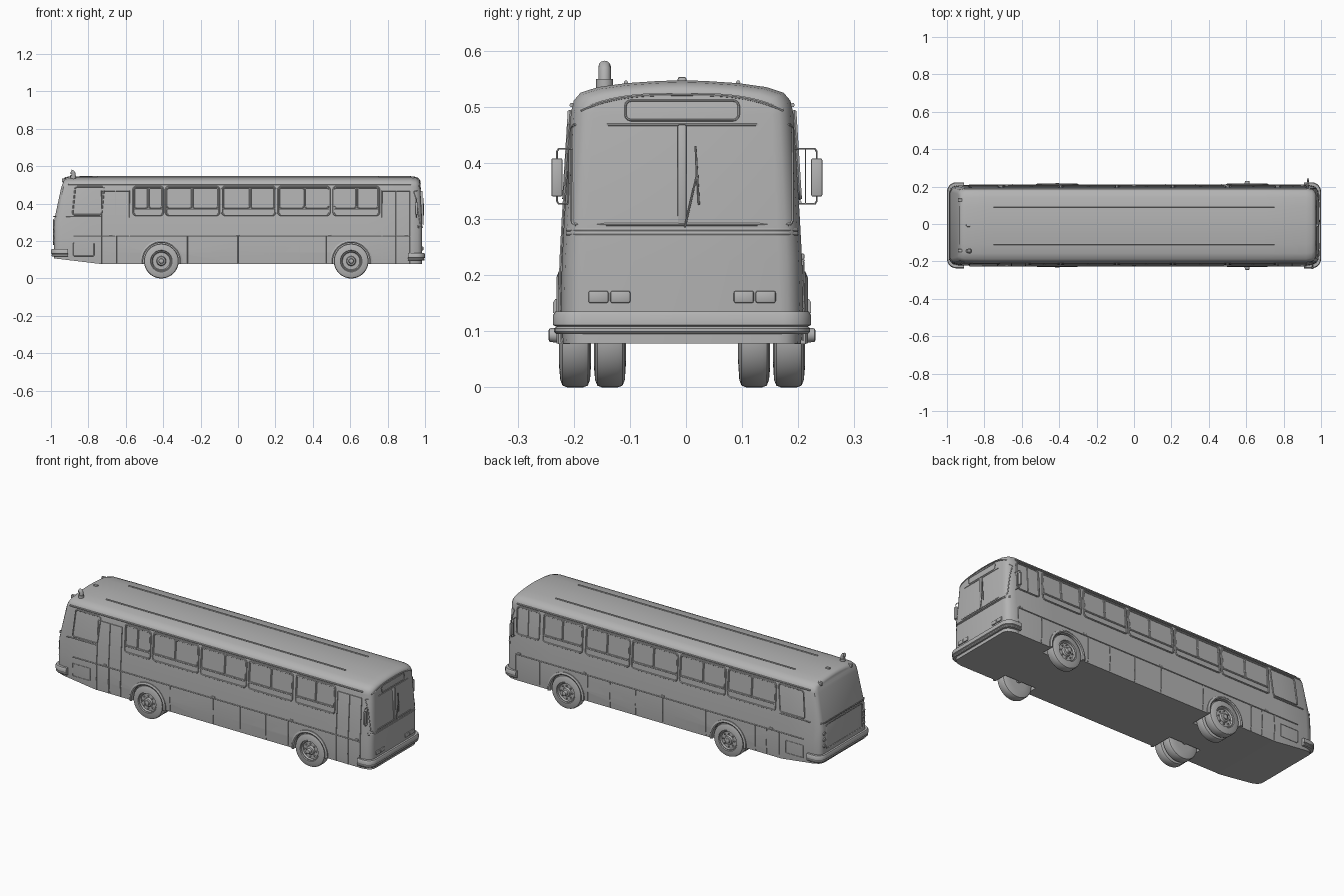
import bpy, bmesh, math

if "Cube" in bpy.data.objects:
    bpy.data.objects.remove(bpy.data.objects["Cube"])

YC = -0.007          # body centre line
# half section of the body: (half width, z)
SECTION = [(.212, .078), (.216, .14), (.214, .225), (.21, .30), (.198, .49), (.193, .511),
           (.181, .525), (.15, .535), (.1, .542), (.04, .546)]
# distance from end -> inward inset (rounded corners)
FRONT = [(0, .042), (.003, .027), (.01, .016), (.025, .006), (.055, 0)]
REAR = [(0, .032), (.005, .02), (.015, .009), (.045, .002), (.2, 0)]


def interp(v, table):
    for (a, b), (c, d) in zip(table, table[1:]):
        if v <= c:
            return b + (d - b) * max(0, v - a) / (c - a)
    return table[-1][1]


def half_width(z):
    return interp(z, [(b, a) for a, b in SECTION])


def shift(z, end):   # lean of the end faces
    return interp(z, [(0, 0), (.33, 0), (.53, .05)]) if end < 0 else interp(z, [(0, 0), (.3, 0), (.52, .012)])


def mesh(name, verts, faces):
    me = bpy.data.meshes.new(name)
    me.from_pydata(verts, [], faces)
    bm = bmesh.new()
    bm.from_mesh(me)
    bmesh.ops.remove_doubles(bm, verts=bm.verts, dist=1e-5)
    bmesh.ops.recalc_face_normals(bm, faces=bm.faces)
    bm.to_mesh(me)
    bm.free()
    ob = bpy.data.objects.new(name, me)
    bpy.context.collection.objects.link(ob)
    return ob


def loft(name, rings, closed=True, caps=False):
    n = len(rings[0])
    verts = [p for r in rings for p in r]
    faces = [(k*n+i, k*n+(i+1) % n, (k+1)*n+(i+1) % n, (k+1)*n+i)
             for k in range(len(rings)-1) for i in range(n if closed else n-1)]
    if caps:
        faces += [tuple(range(n)), tuple(range((len(rings)-1)*n, len(rings)*n))]
    return mesh(name, verts, faces)


def lathe(name, prof, cx, cz, side, seg=40, a0=0, a1=360, closed=False):
    rings = []
    for k in range(seg + 1):
        a = math.radians(a0 + (a1 - a0) * k / seg)
        rings.append([(cx + r*math.cos(a), side*y, cz + r*math.sin(a)) for r, y in prof])
    return loft(name, rings, closed, closed)


def tube(name, pts, r=.003, cyclic=False, res=1):
    cu = bpy.data.curves.new(name, 'CURVE')
    cu.dimensions = '3D'
    cu.bevel_depth, cu.bevel_resolution, cu.use_fill_caps = r, res, True
    sp = cu.splines.new('POLY')
    sp.points.add(len(pts) - 1)
    for p, q in zip(sp.points, pts):
        p.co = (*q, 1)
    sp.use_cyclic_u = cyclic
    ob = bpy.data.objects.new(name, cu)
    bpy.context.collection.objects.link(ob)
    return ob


def box(name, x0, x1, y0, y1, z0, z1, bevel=.003):
    v = [(x, y, z) for x in (x0, x1) for y in (y0, y1) for z in (z0, z1)]
    ob = mesh(name, v, [(0, 1, 3, 2), (4, 5, 7, 6), (0, 1, 5, 4), (2, 3, 7, 6), (0, 2, 6, 4), (1, 3, 7, 5)])
    m = ob.modifiers.new('bevel', 'BEVEL')
    m.width, m.segments = bevel, 2
    return ob


def rrect(a0, a1, b0, b1, r, sub=6):   # rounded rectangle, edges subdivided
    c = []
    for k, (a, b) in enumerate([(a1-r, b1-r), (a0+r, b1-r), (a0+r, b0+r), (a1-r, b0+r)]):
        c += [(a + r*math.cos(math.radians(90*k+t)), b + r*math.sin(math.radians(90*k+t))) for t in (0, 30, 60, 90)]
    out = []
    for i, p in enumerate(c):
        q = c[(i+1) % len(c)]
        m = sub if i % 4 == 3 else 1
        out += [(p[0]+(q[0]-p[0])*j/m, p[1]+(q[1]-p[1])*j/m) for j in range(m)]
    return out


def on_side(s, off=0):
    return lambda x, z: (x, s*(half_width(z) + off), z)


def on_end(e, off=0):
    def f(y, z):
        inset = half_width(z) - abs(y)
        d = interp(max(inset, 0), [(b, a) for a, b in reversed(FRONT if e > 0 else REAR)])
        return (e*(.985 - d - shift(z, e) + off), y, z)
    return f


def outline(name, rect, r, place, thick=.003):
    return tube(name, [place(*p) for p in rrect(*rect, r)], thick, True)


def panel(name, rect, r, place):
    pts = [place(*p) for p in rrect(*rect, r, 1)]
    return mesh(name, pts, [tuple(range(len(pts)))])


# body shell
stations = [(-1, s, i) for s, i in REAR] + [(0, -.74, 0), (0, 0, 0), (0, .7, 0)] + \
           [(1, s, i) for s, i in reversed(FRONT)]
half = [(-y, z) for y, z in SECTION]
section = half + [(0, .547)] + [(-y, z) for y, z in reversed(half)]
rings = []
for e, s, inset in stations:
    ring = []
    for y, z in section:
        x = s if e == 0 else e*(.985 - s - shift(z, e)*(1 - s/.245))
        zz = z - inset*.6*min(1, max(0, (z - .48)/.06))
        if x < -.74 and z < .2:
            zz += .03*(-.74 - x)/.25*(1 - (z - .078)/.122)
        ring.append((x, y*(1 - inset/.215), zz))
    rings.append(ring)
n, last = len(section), (len(rings)-1)*len(section)
verts = [p for r in rings for p in r]
faces = [(k*n+i, k*n+(i+1) % n, (k+1)*n+(i+1) % n, (k+1)*n+i) for k in range(len(rings)-1) for i in range(n)]
for b in (0, last):
    faces += [tuple(dict.fromkeys((b+i, b+i+1, b+n-2-i, b+n-1-i))) for i in range(n//2)]
body = mesh('bus_body', verts, faces)

# wheels, wheel wells and arches
for cx, rear in ((.605, False), (-.41, True)):
    for s in (-1, 1):
        depth = .09 if rear else .145
        bpy.ops.mesh.primitive_cylinder_add(vertices=48, radius=.1, depth=.3, rotation=(math.pi/2, 0, 0),
                                            location=(cx, s*(depth + .15), .093))
        cut = bpy.context.object
        cut.name, cut.hide_render = 'wheel_well_cutter', True
        m = body.modifiers.new('well', 'BOOLEAN')
        m.object, m.operation, m.solver = cut, 'DIFFERENCE', 'EXACT'
        bpy.context.view_layer.objects.active = body
        bpy.ops.object.modifier_apply(modifier='well')
        bpy.data.objects.remove(cut)
        hub = .226 if rear else .238
        for o in ((.219, .157) if rear else (.219,)):
            i = o - .057
            lathe('wheel', [(0, i), (.05, i), (.08, i+.002), (.09, i+.006), (.093, i+.014), (.093, o-.014), (.09, o-.006),
                            (.08, o-.002), (.058, o), (.055, o-.005), (.051, o-.004), (.046, o-.012), (.026, o-.012),
                            (.022, o-.002), (.014, o), (.012, o+hub-.221), (.008, o+hub-.219), (0, o+hub-.219)],
                  cx, .093, s, 48)
        for k in range(8):
            a = k*math.pi/4
            lathe('wheel_nut', [(0, .213), (.004, .213), (.004, .204)], cx+.036*math.cos(a), .093+.036*math.sin(a), s, 6)
        lathe('wheel_arch', [(.097, .2), (.097, .221), (.103, .224), (.113, .22), (.113, .2)],
              cx, .093, s, 32, -8, 188, True)
    tube('axle', [(cx, -.17, .093), (cx, .17, .093)], .015)

# side windows, seams, gutters
WIN = [(-.385, -.10, -.245), (-.085, .20, .065), (.215, .49, .355), (.51, .755, .635)]
for s in (-1, 1):
    f, g = on_side(s, .002), on_side(s, .001)
    for x0, x1, xm in WIN + [(-.56, -.40, -.48) if s < 0 else (-.70, -.40, -.55)]:
        outline('window_frame', (x0, x1, .338, .49), .015, f, .0045)
        panel('window_pane', (x0, x1, .338, .49), .015, g)
        tube('window_rail', [f(x0, .372), f(x1, .372)], .003)
        for a, b in ((x0+.006, xm-.003), (xm+.003, x1-.006)):
            outline('window_sash', (a, b, .377, .485), .01, f, .003)
    lean = lambda x, z: f(x + (z - .34)*.1, z)
    outline('rear_side_window', (-.885, -.73, .34, .49), .012, lean, .0035)
    tube('rain_gutter', [f(-.91, .503), f(.925, .503)], .004)
    tube('belt_moulding', [f(-.88, .226), f(.92, .226)], .003)
    tube('rear_waist_line', [f(-.92, .33), f(-.73, .33)], .003)
    for x in (-.73, -.65, -.58, -.27, 0, .17, .33, .47, .77, .92):
        tube('panel_seam', [f(x, .083), f(x, .14), f(x, .226)], .002)
    outline('service_hatch', (-.88, -.77, .12, .19), .004, on_side(s, .001), .0015)
    for x in (-.68, 0, .49, .9):
        box('side_marker', x-.01, x+.01, s*.212-.006, s*.212+.006, .228, .238, .002)
    tube('roof_rib', [(-.75, s*.1, .543), (.75, s*.1, .543)], .004)

# doors on the kerb side, driver window on the other
f, zs = on_side(-1, .002), (.08, .14, .225, .3, .468)
for x0, x1 in ((-.73, -.58), (.77, .92)):
    tube('door_frame', [f(x0, z) for z in zs] + [f(x1, z) for z in reversed(zs)], .003)
    m = (x0 + x1)/2
    tube('door_split', [f(m, z) for z in zs], .003)
outline('driver_window', (.78, .92, .338, .49), .015, on_side(1, .002), .0045)
tube('driver_window_post', [on_side(1, .001)(.85, .338), on_side(1, .001)(.85, .49)], .003)

# front face
F = on_end(1, .0005)
outline('windscreen_frame', (-.196, .196, .29, .468), .006, F, .0025)
box('windscreen_post', .972, .987, -.008, .008, .29, .468)
outline('destination_sign', (-.101, .101, .476, .511), .01, F, .002)
cap = [(y, .524 - .028*(abs(y)/.18)**3) for y in [k*.018 for k in range(-10, 11)]]
tube('front_cap_edge', [F(y, z - .002) for y, z in cap], .003)
for z in (.273, .280):
    tube('front_moulding', [F(k*.0205, z) for k in range(-10, 11)], .003)
for s in (-1, 1):
    for y in (.11, .149):
        box('headlight', .975, .991, s*y-.018, s*y+.018, .15, .172, .004)
tube('wiper_arm', [(.99, .005, .285), (.992, .026, .378), (.99, .024, .43)], .002)
tube('wiper_blade', [(.99, .024, .43), (.991, .03, .325)], .002)

# rear face
R = on_end(-1, .0005)
outline('engine_hatch', (-.16, .16, .18, .315), .01, R, .0025)
tube('rear_moulding', [R(k*.0195, .33) for k in range(-10, 11)], .003)
for s in (-1, 1):
    for z in (.2, .235, .27):
        lamp = lathe('tail_lamp', [(0, .006), (.008, .005), (.011, 0)], 0, 0, 1, 16)
        lamp.rotation_euler = (0, 0, math.pi/2)
        lamp.location = (-.984, s*.176, z)

# bumpers, swept round the corners
for e, z0, name in ((1, .095, 'front_bumper'), (-1, .117, 'rear_bumper')):
    path = [(.91, -.212, 0, -1)]
    for sy in (-1, 1):
        arc = []
        for k in range(7):
            a = math.radians(15*k)
            arc.append((.95 + .032*math.sin(a), sy*(.18 + .032*math.cos(a)), math.sin(a), sy*math.cos(a)))
        path += arc if sy < 0 else arc[::-1]
    path += [(.91, .212, 0, 1)]
    prof = [(-.02, 0), (.012, 0), (.016, .004), (.016, .01), (.012, .013), (.018, .016), (.018, .034), (.014, .04), (-.02, .04)]
    loft(name, [[(e*(x + o*nx), y + o*ny, z0 + z) for o, z in prof] for x, y, nx, ny in path], True, True)

# mirrors
for s, x, m in ((-1, .955, .223), (1, .93, .24)):
    box('mirror', x-.006, x+.006, s*m-.01, s*m+.01, .34, .408, .003)
    tube('mirror_bracket', [(x, s*.195, .425), (x, s*(m-.003), .425), (x, s*m, .42), (x, s*m, .332),
                            (x, s*(m-.003), .327), (x, s*.198, .327)], .002)
    tube('mirror_stay', [(x, s*(m-.02), .425), (x, s*(m-.02), .327)], .0015)

# roof fittings: exhaust stack and lamps
tube('exhaust_stack', [(-.88, -.138, .52), (-.88, -.138, .562), (-.884, -.138, .568), (-.893, -.138, .572)], .011, res=4)
tube('exhaust_collar', [(-.88, -.138, .52), (-.88, -.138, .549)], .015, res=4)
for x, y, z in ((-.93, .135, .526), (-.885, 0, .545), (-.93, -.135, .526)):
    box('roof_lamp', x-.012, x+.012, y-.008, y+.008, z-.012, z+.008, .004)

# finish: meshes only, smooth shading, dark grey paint, centre line
bpy.ops.object.select_all(action='SELECT')
bpy.context.view_layer.objects.active = body
bpy.ops.object.convert(target='MESH')
bpy.ops.object.shade_smooth_by_angle(angle=math.radians(35))
paint = bpy.data.materials.new('dark_grey')
paint.diffuse_color = (.45, .45, .45, 1)
paint.use_nodes = True
paint.node_tree.nodes["Principled BSDF"].inputs["Base Color"].default_value = paint.diffuse_color
for ob in bpy.context.scene.objects:
    ob.data.materials.clear()
    ob.data.materials.append(paint)
    ob.location.y += YC
